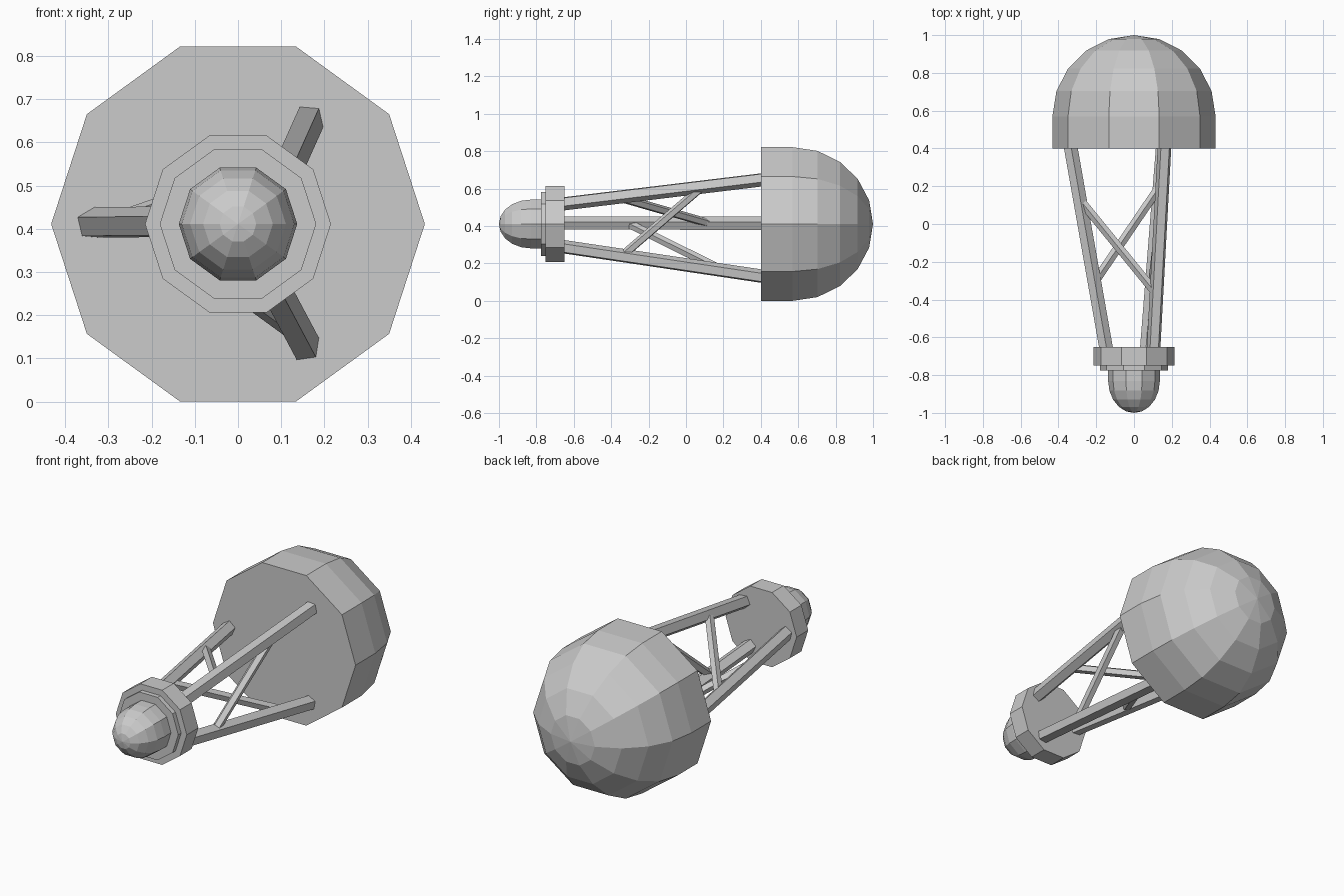
import bpy, bmesh, math
from mathutils import Vector

if "Cube" in bpy.data.objects:
    bpy.data.objects.remove(bpy.data.objects["Cube"])

CZ = 0.411      # height of the long axis
SIDES = 10


def finish(bm, name):
    bmesh.ops.recalc_face_normals(bm, faces=bm.faces)
    mesh = bpy.data.meshes.new(name)
    bm.to_mesh(mesh)
    bm.free()
    obj = bpy.data.objects.new(name, mesh)
    bpy.context.collection.objects.link(obj)
    return obj


def lathe(name, profile):
    """Spin (radius, y) points around the long axis; radius 0 makes a pole."""
    bm = bmesh.new()
    rings = []
    for r, y in profile:
        n = SIDES if r > 0 else 1
        rings.append([bm.verts.new((r * math.cos(math.tau * i / SIDES), y,
                                    CZ + r * math.sin(math.tau * i / SIDES)))
                      for i in range(n)])
    for a, b in zip(rings, rings[1:]):
        for i in range(SIDES):
            j = (i + 1) % SIDES
            if len(b) == 1:
                bm.faces.new((a[i], a[j], b[0]))
            else:
                bm.faces.new((a[i], a[j], b[j], b[i]))
    for ring in (rings[0], rings[-1]):
        if len(ring) > 1:
            bm.faces.new(ring)
    return finish(bm, name)


def bar(name, p, q, r, turn=0.0, n=5):
    """Straight n-sided bar from p to q."""
    d = (q - p).normalized()
    v = (Vector((0, 0, 1)) - d * d.z).normalized()
    u = d.cross(v)
    bm = bmesh.new()
    angles = [math.radians(turn) + math.tau * i / n for i in range(n)]
    ends = [[bm.verts.new(c + r * (u * math.cos(a) + v * math.sin(a)))
             for a in angles] for c in (p, q)]
    for i in range(n):
        j = (i + 1) % n
        bm.faces.new((ends[0][i], ends[0][j], ends[1][j], ends[1][i]))
    bm.faces.new(ends[0])
    bm.faces.new(ends[1])
    return finish(bm, name)


def dome(radius, y, length):
    """Profile of a half ellipsoid in five bands."""
    pts = [(radius * math.cos(math.radians(18 * k)),
            y + length * math.sin(math.radians(18 * k))) for k in range(5)]
    return pts + [(0, y + length)]


# Large rear dome, front collar and nose
lathe("rear_dome", [(0.432, 0.40)] + dome(0.432, 0.57, 0.43))
lathe("front_collar", [(0.215, -0.65), (0.215, -0.75)])
lathe("collar_step", [(0.181, -0.74), (0.181, -0.775)])
lathe("nose", [(0.137, -0.76)] + dome(0.137, -0.83, -0.17))

# Three long struts: (x, z) at y = -0.65, (x, z) at y = 0.40, section turn
struts = {
    "left": ((-0.15, 0.414), (-0.335, 0.412), 157),
    "upper": ((0.105, 0.522), (0.162, 0.649), 49),
    "lower": ((0.07, 0.287), (0.153, 0.131), -45),
}


def on_strut(key, y):
    a, b, _ = struts[key]
    return Vector((a[0], -0.65, a[1])).lerp(Vector((b[0], 0.40, b[1])),
                                            (y + 0.65) / 1.05)


for key, (_, _, turn) in struts.items():
    bar(key + "_strut", on_strut(key, -0.68), on_strut(key, 0.44), 0.038, turn)

# Diagonal braces between neighbouring struts
for a, ya, b, yb in (("lower", -0.34, "upper", 0.09),
                     ("upper", -0.37, "left", 0.13),
                     ("left", -0.31, "lower", 0.20)):
    bar(a + "_to_" + b + "_brace", on_strut(a, ya), on_strut(b, yb), 0.024, 20)
